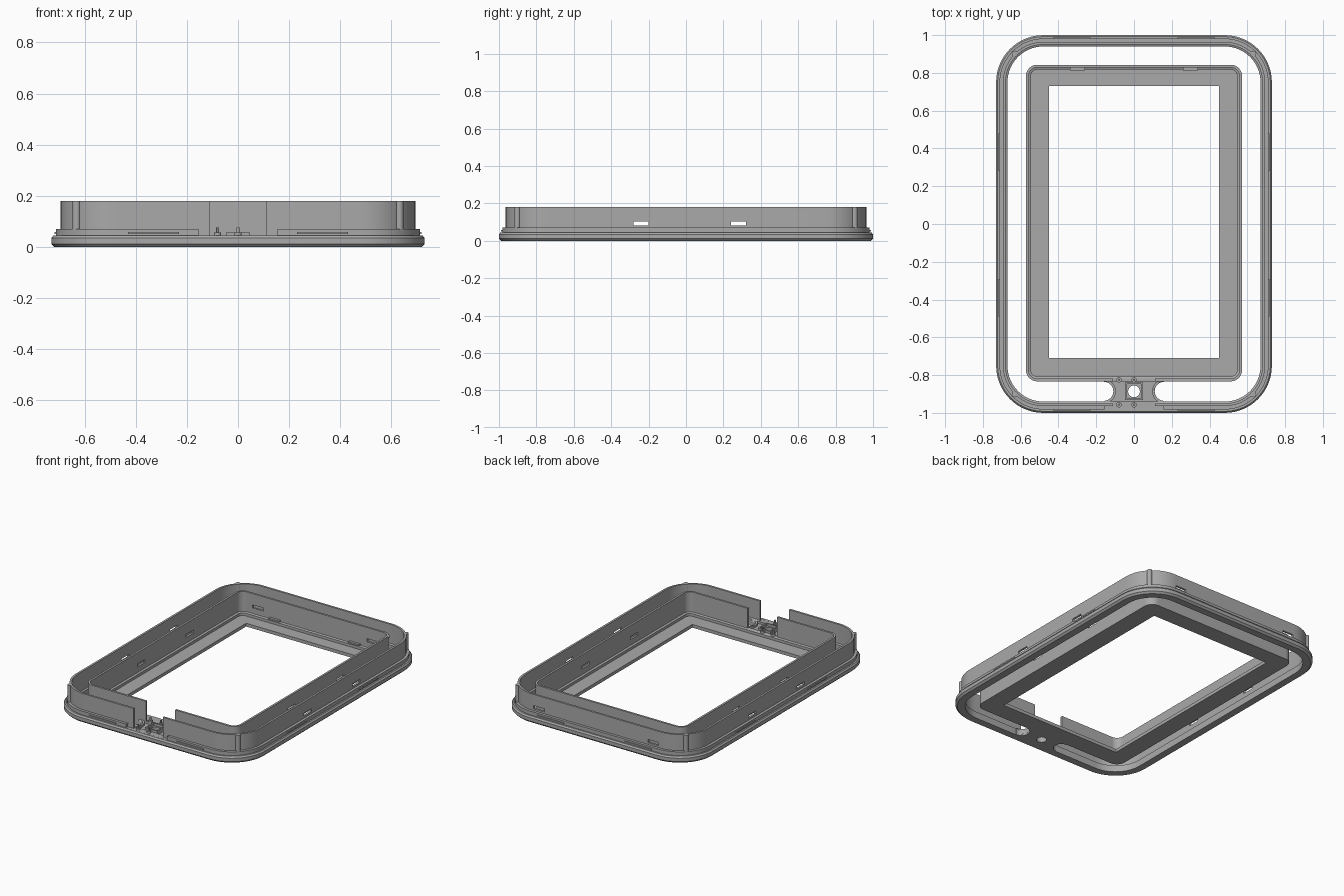
import bpy, bmesh, math

if "Cube" in bpy.data.objects:
    bpy.data.objects.remove(bpy.data.objects["Cube"])

grey = bpy.data.materials.new("mid_grey")
grey.diffuse_color = (0.40, 0.40, 0.40, 1)
grey.use_nodes = True
grey.node_tree.nodes["Principled BSDF"].inputs["Base Color"].default_value = grey.diffuse_color
SEG = 14


def finish(bm, name, smooth=True):
    bmesh.ops.remove_doubles(bm, verts=bm.verts, dist=1e-5)
    bmesh.ops.recalc_face_normals(bm, faces=bm.faces)
    me = bpy.data.meshes.new(name)
    bm.to_mesh(me)
    bm.free()
    me.materials.append(grey)
    ob = bpy.data.objects.new(name, me)
    bpy.context.collection.objects.link(ob)
    if smooth:
        bpy.ops.object.select_all(action='DESELECT')
        bpy.context.view_layer.objects.active = ob
        ob.select_set(True)
        bpy.ops.object.shade_smooth_by_angle(angle=math.radians(30))
    return ob


def outline(hx, hy, r, cy, z):
    """Rounded rectangle loop."""
    pts = []
    for k, (sx, sy) in enumerate(((1, 1), (-1, 1), (-1, -1), (1, -1))):
        for i in range(SEG + 1):
            a = math.pi / 2 * (k + i / SEG)
            pts.append((sx * (hx - r) + r * math.cos(a),
                        cy + sy * (hy - r) + r * math.sin(a), z))
    return pts


def loft(name, loops):
    """Skin a closed series of outlines into a ring."""
    bm = bmesh.new()
    rows = [[bm.verts.new(p) for p in outline(*l)] for l in loops]
    n = len(rows[0])
    for j, row in enumerate(rows):
        nxt = rows[(j + 1) % len(rows)]
        for i in range(n):
            k = (i + 1) % n
            bm.faces.new((row[i], row[k], nxt[k], nxt[i]))
    return finish(bm, name)


def box(name, x0, x1, y0, y1, z0, z1):
    bm = bmesh.new()
    bmesh.ops.create_cube(bm, size=1)
    for v in bm.verts:
        v.co = ((x0 + x1) / 2 + v.co.x * (x1 - x0),
                (y0 + y1) / 2 + v.co.y * (y1 - y0),
                (z0 + z1) / 2 + v.co.z * (z1 - z0))
    return finish(bm, name, False)


def cylinder(name, x, y, r, z0, z1, seg=32):
    bm = bmesh.new()
    bmesh.ops.create_cone(bm, cap_ends=True, segments=seg, radius1=r, radius2=r, depth=z1 - z0)
    bmesh.ops.translate(bm, verts=bm.verts, vec=(x, y, (z0 + z1) / 2))
    return finish(bm, name)


def cut(ob, cutters):
    for c in cutters:
        m = ob.modifiers.new("cut", 'BOOLEAN')
        m.operation, m.solver, m.object = 'DIFFERENCE', 'EXACT', c
        c.hide_render = True
        c.hide_viewport = True


# Outer frame: flange, step and tall wall in one profile (inset, height)
profile = [(.012, 0), (0, .012), (0, .035), (.008, .045), (.018, .045), (.018, .07),
           (.036, .07), (.036, .18), (.050, .18), (.050, .05), (.060, .045), (.060, 0)]
outer = loft("outer_frame", [(.73 - d, 1 - d, .25 - d, 0, z) for d, z in profile])

# Inner frame: tall wall with a small inside ledge
CY = .005
profile = [(0, 0), (0, .18), (.014, .18), (.014, .045), (.026, .04), (.026, 0)]
inner = loft("inner_frame", [(.572 - d, .838 - d, .06 - d, CY, z) for d, z in profile])

# Flat screen border with a sharp rectangular opening
loft("screen_border", [(.56, .826, .05, CY, 0), (.56, .826, .05, CY, .022),
                       (.45, .72, 0, .01, .022), (.45, .72, 0, .01, 0)])

# Front notch through both walls, and the wider gap in the step
cut(outer, [box("notch_cutter", -.11, .11, -.975, -.90, .045, .3),
            box("step_cutter", -.155, .155, -1.02, -.9645, .0455, .3)])
cut(inner, [box("inner_notch_cutter", -.11, .11, -.86, -.78, .045, .3)])

# Vent slots through the side walls and the rear walls
slots = [box("side_slot_cutter", -1, 1, y - .04, y + .04, .083, .104) for y in (-.24, .28)]
slots += [box("rear_slot_cutter", x - .04, x + .04, .7, 1.1, .083, .104) for x in (-.43, .43)]
cut(outer, slots)
cut(inner, slots)

# Bridge joining the frames, with a button hole and rounded channel ends
BY = -.886
bridge = box("bridge", -.16, .16, -.945, -.825, 0, .03)
hole = cylinder("hole_cutter", 0, BY, .031, -.1, .2)
ends = [cylinder("channel_end_cutter", s * .16, BY, .0505, -.1, .2) for s in (-1, 1)]
cut(bridge, [hole] + ends)

# Raised collars around the channel ends
for s, end in zip((-1, 1), ends):
    collar = cylinder("channel_collar", s * .16, BY, .064, .005, .045)
    x0, x1 = sorted((s * .16, s * .4))
    cut(collar, [end, box("collar_cutter", x0, x1, -1.1, -.7, -.1, .2)])

# Square button housing
housing = box("button_housing", -.047, .047, BY - .047, BY + .047, .02, .057)
cut(housing, [hole, box("housing_cutter", -.038, .038, BY - .038, BY + .038, .04, .2)])

# Mounting posts with pins beside the button
for x in (-.08, 0):
    for y in (-.825, -.957):
        cylinder("mount_post", x, y, .014, .02, .057, 20)
        cylinder("mount_pin", x, y, .006, .05, .077, 12)

# Corner posts on the outer wall
for sx in (-1, 1):
    for sy in (-1, 1):
        k = .214 * math.sqrt(.5)
        cylinder("corner_post", sx * (.48 + k), sy * (.75 + k), .016, .045, .18, 20)

# Snap ridges around the step
for s in (-1, 1):
    for c in (-.39, .38):
        x0, x1 = sorted((s * .705, s * .718))
        box("side_snap_ridge", x0, x1, c - .1, c + .1, .050, .058)
    for c in (-.33, .33):
        y0, y1 = sorted((s * .975, s * .988))
        box("end_snap_ridge", c - .1, c + .1, y0, y1, .050, .058)

# Small clips inside the rear of the inner wall
for c in (-.3, .3):
    box("inner_clip", c - .04, c + .04, .812, .832, .046, .056)
